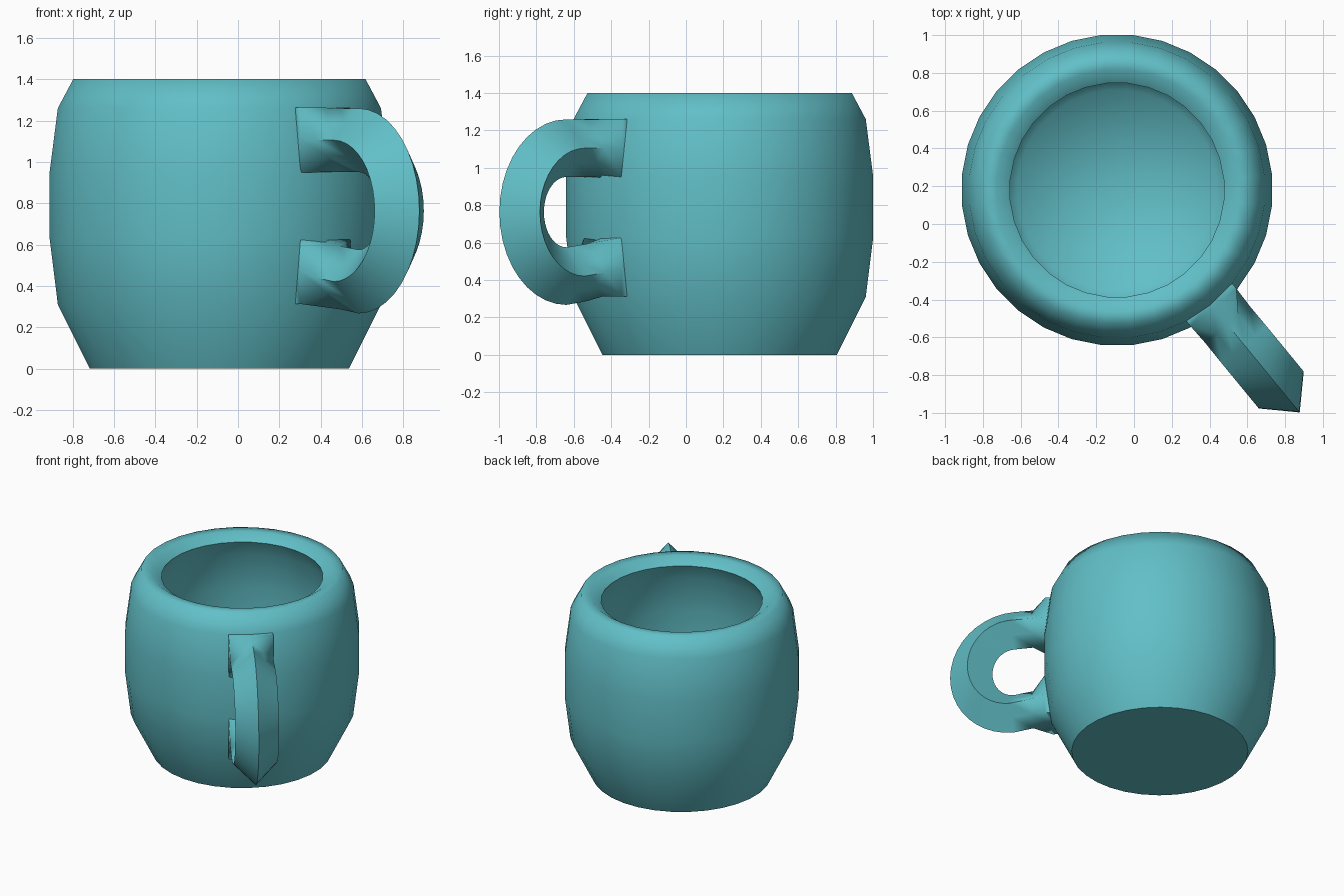
import bpy, bmesh
from math import pi, sin, cos, radians
from mathutils import Vector

if "Cube" in bpy.data.objects:
    bpy.data.objects.remove(bpy.data.objects["Cube"])

CX, CY = -0.09, 0.18          # mug axis
N = 32                        # sides of the round body

teal = bpy.data.materials.new("teal_glaze")
teal.diffuse_color = (0.12, 0.52, 0.57, 1)
teal.use_nodes = True
teal.node_tree.nodes["Principled BSDF"].inputs["Base Color"].default_value = teal.diffuse_color


def finish(name, bm):
    bmesh.ops.recalc_face_normals(bm, faces=bm.faces)
    mesh = bpy.data.meshes.new(name)
    bm.to_mesh(mesh)
    bm.free()
    ob = bpy.data.objects.new(name, mesh)
    bpy.context.collection.objects.link(ob)
    mesh.materials.append(teal)
    bpy.ops.object.select_all(action='DESELECT')
    ob.select_set(True)
    bpy.context.view_layer.objects.active = ob
    bpy.ops.object.shade_smooth_by_angle(angle=radians(62))
    return ob


def skin(bm, rings):
    """Bridge successive closed rings with quads."""
    rows = [[bm.verts.new(p) for p in ring] for ring in rings]
    for a, b in zip(rows, rows[1:]):
        for i in range(len(a)):
            j = (i + 1) % len(a)
            bm.faces.new((a[i], a[j], b[j], b[i]))
    return rows


def fan(bm, row, point):
    c = bm.verts.new(point)
    for i in range(len(row)):
        bm.faces.new((row[i], row[(i + 1) % len(row)], c))


# Body: outer wall, rolled rim, undercut inner wall and floor
profile = [(0.63, 0), (0.785, 0.31), (0.825, 0.63), (0.825, 0.95),
           (0.785, 1.26), (0.71, 1.40), (0.64, 1.40), (0.568, 1.35),
           (0.63, 1.23), (0.67, 0.95), (0.67, 0.63), (0.63, 0.34), (0.53, 0.14)]
bm = bmesh.new()
rings = [[(CX + r * cos(2 * pi * (i + 0.5) / N),
           CY + r * sin(2 * pi * (i + 0.5) / N), z) for i in range(N)]
         for r, z in profile]
rows = skin(bm, rings)
fan(bm, rows[0], (CX, CY, 0))
fan(bm, rows[-1], (CX, CY, 0.12))
finish("mug_body", bm)

# Handle: diamond tube on a loop path, flaring to square roots on the body
ang = radians(-50.6)
out = Vector((cos(ang), sin(ang), 0))
side = Vector((-sin(ang), cos(ang), 0))
up = Vector((0, 0, 1))
axis = Vector((CX, CY, 0))
square = [(1, 0), (1, 1), (0, 1), (-1, 1), (-1, 0), (-1, -1), (0, -1), (1, -1)]
diamond = [(1, 0), (.5, .5), (0, 1), (-.5, .5), (-1, 0), (-.5, -.5), (0, -1), (.5, -.5)]


def section(shape, r, z, tilt, size):
    normal = out * cos(tilt) + up * sin(tilt)
    centre = axis + out * r + up * z
    return [centre + side * (a * size) + normal * (b * size) for a, b in shape]


ZC, RC = 0.763, 1.06
loop = [section(square, 0.77, 1.105, pi / 2, 0.157),
        section(square, 0.805, 1.105, pi / 2, 0.157),
        section(diamond, 0.92, 1.105, pi / 2, 0.153)]
STEPS = 20
for k in range(STEPS + 1):
    t = pi / 2 - pi * k / STEPS
    loop.append(section(diamond, RC + 0.31 * cos(t), ZC + 0.342 * sin(t), t, 0.154))
loop += [section(diamond, 0.92, 0.44, -pi / 2, 0.153),
         section(square, 0.805, 0.47, -pi / 2, 0.157),
         section(square, 0.77, 0.47, -pi / 2, 0.157)]
bm = bmesh.new()
skin(bm, loop)
finish("handle", bm)
